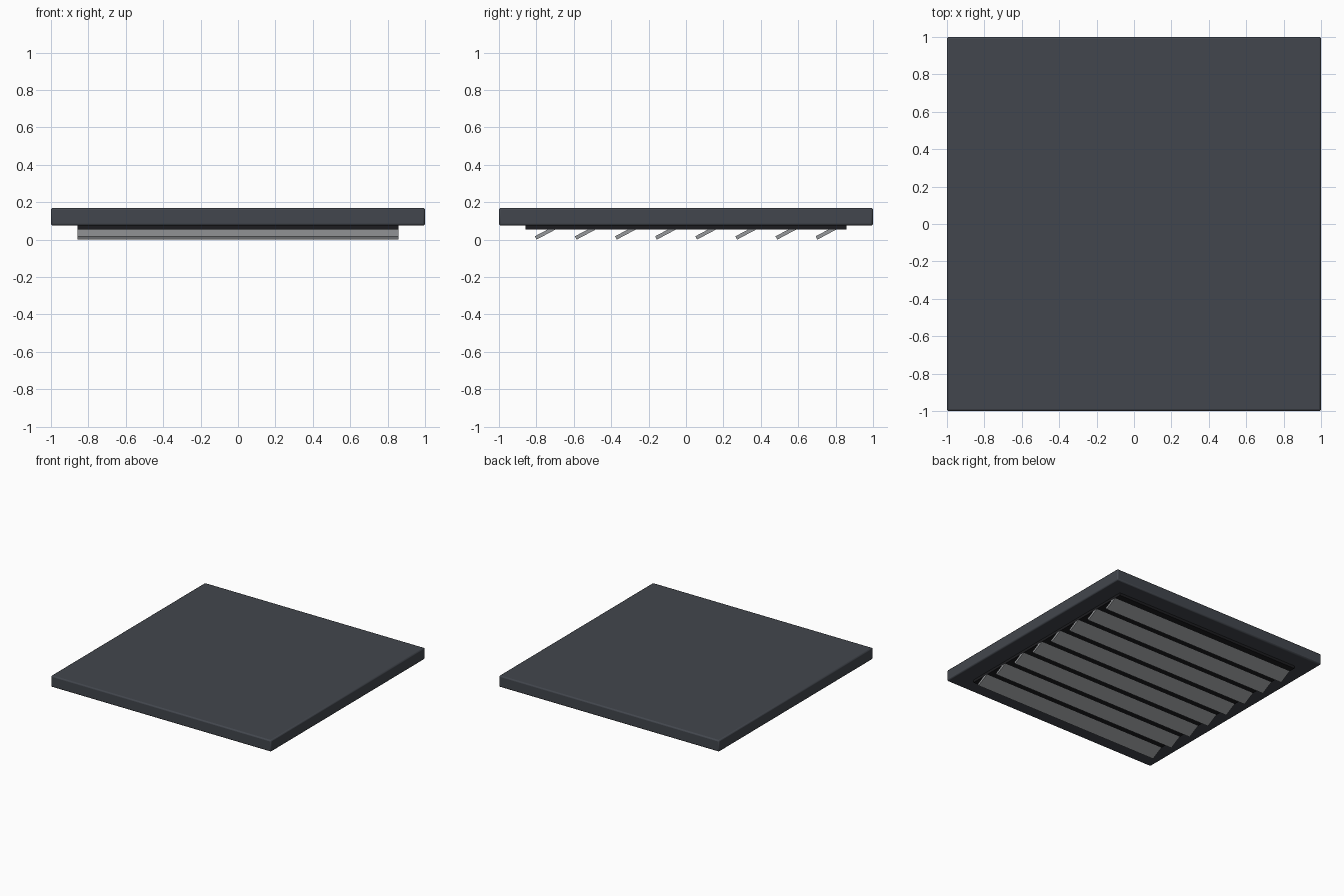
import bpy
from math import radians

if "Cube" in bpy.data.objects:
    bpy.data.objects.remove(bpy.data.objects["Cube"])


def material(name, color):
    mat = bpy.data.materials.new(name)
    mat.diffuse_color = (*color, 1)
    mat.use_nodes = True
    mat.node_tree.nodes["Principled BSDF"].inputs["Base Color"].default_value = mat.diffuse_color
    return mat


def box(name, size, center, mat, tilt=0, bevel=0):
    bpy.ops.mesh.primitive_cube_add(size=1)
    obj = bpy.context.object
    obj.name = name
    obj.scale = size
    bpy.ops.object.transform_apply(location=False, rotation=False, scale=True)
    obj.location = center
    obj.rotation_euler.x = tilt
    obj.data.materials.append(mat)
    if bevel:
        mod = obj.modifiers.new("edge_bevel", "BEVEL")
        mod.width = bevel
        mod.segments = 2
        bpy.ops.object.shade_smooth_by_angle(angle=radians(30))
    return obj


housing_mat = material("dark_slate", (0.055, 0.062, 0.075))
recess_mat = material("near_black", (0.012, 0.012, 0.014))
slat_mat = material("slat_grey", (0.30, 0.31, 0.32))

# Square cover plate with softened edges
box("cover_plate", (2, 2, 0.094), (0, 0, 0.122), housing_mat, bevel=0.01)

# Dark backing panel behind the slats
PANEL = 1.716
box("backing_panel", (PANEL, PANEL, 0.035), (0, 0, 0.0705), recess_mat)

# Row of tilted louvre slats
COUNT = 8
pitch = PANEL / COUNT
for i in range(COUNT):
    y = (i - (COUNT - 1) / 2) * pitch
    box(f"louvre_slat_{i + 1}", (PANEL, 0.12, 0.02), (0, y, 0.037), slat_mat,
        tilt=radians(28))
